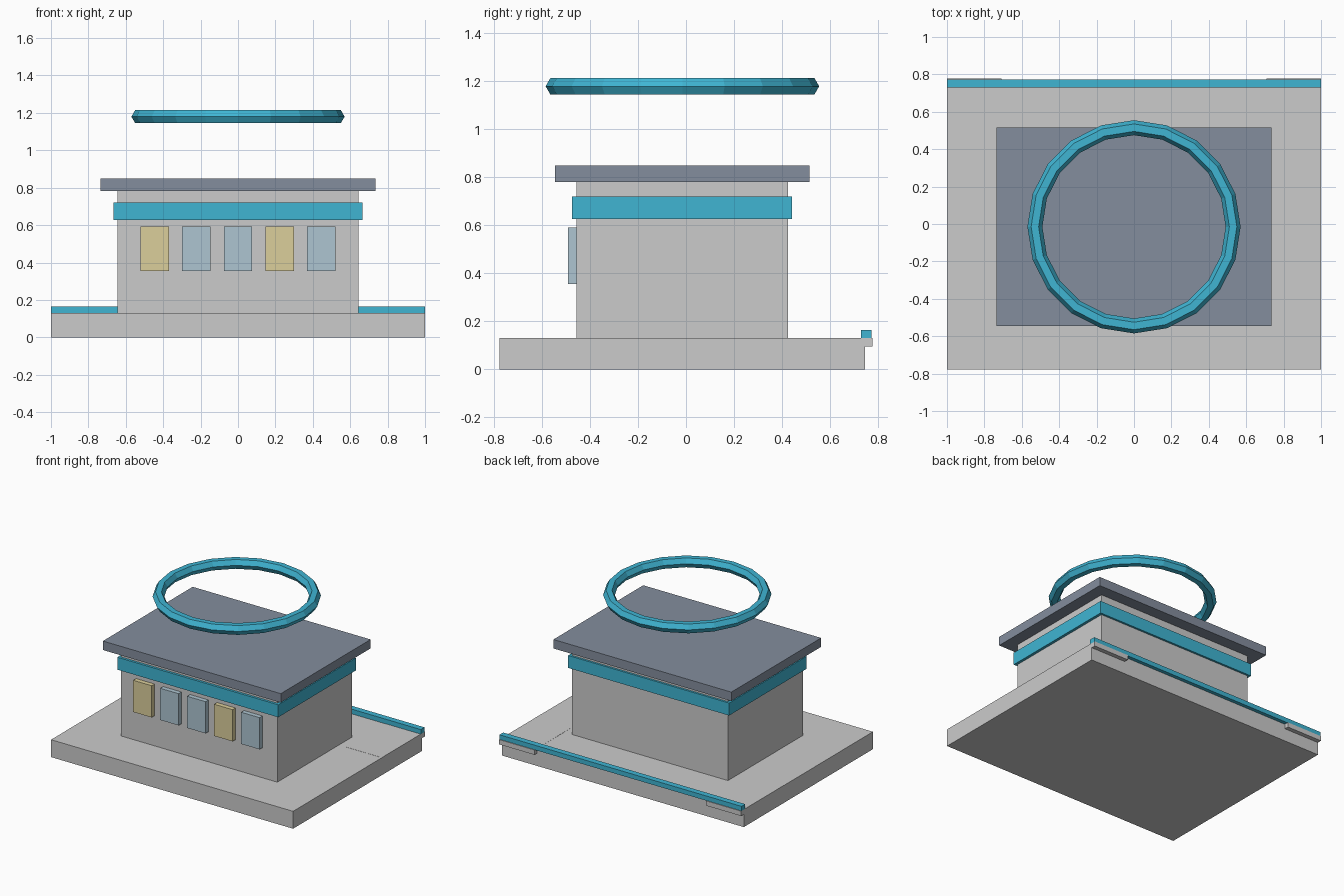
import bpy
from mathutils import Matrix, Vector

if "Cube" in bpy.data.objects:
    bpy.data.objects.remove(bpy.data.objects["Cube"])


def material(name, rgb):
    m = bpy.data.materials.new(name)
    m.diffuse_color = (*rgb, 1)
    m.use_nodes = True
    m.node_tree.nodes["Principled BSDF"].inputs["Base Color"].default_value = m.diffuse_color
    return m


teal = material("teal", (0.05, 0.46, 0.65))
slate = material("slate", (0.23, 0.27, 0.34))
pale_glass = material("pale_glass", (0.42, 0.56, 0.64))
lit_glass = material("lit_glass", (0.71, 0.62, 0.33))


def box(name, x, y, z, mat=None):
    """Box spanning the (min, max) ranges on each axis."""
    bpy.ops.mesh.primitive_cube_add(size=1)
    ob = bpy.context.object
    ob.name = name
    size = [b - a for a, b in (x, y, z)]
    mid = [(a + b) / 2 for a, b in (x, y, z)]
    ob.data.transform(Matrix.Translation(Vector(mid)) @ Matrix.Diagonal((*size, 1)))
    if mat:
        ob.data.materials.append(mat)
    return ob


# Base slab and building body
box("base_slab", (-1, 1), (-0.778, 0.746), (0, 0.13))
box("building_walls", (-0.645, 0.645), (-0.457, 0.426), (0.13, 0.785))
box("wall_band", (-0.665, 0.665), (-0.475, 0.441), (0.627, 0.72), teal)
box("roof_slab", (-0.735, 0.735), (-0.545, 0.515), (0.782, 0.849), slate)

# Row of front windows, two of them lit
for i in range(5):
    cx = (i - 2) * 0.223
    box(f"window_{i + 1}", (cx - 0.076, cx + 0.076), (-0.491, -0.455),
        (0.355, 0.592), lit_glass if i in (0, 3) else pale_glass)

# Rear edge rail and the two inset corner pads below it
box("rear_rail", (-1, 1), (0.729, 0.773), (0.13, 0.165), teal)
for side, x in (("left", (-1, -0.708)), ("right", (0.708, 1))):
    box(f"{side}_corner_pad", x, (0.27, 0.778), (0.095, 0.131))

# Floating faceted ring
bpy.ops.mesh.primitive_torus_add(major_segments=20, minor_segments=6,
                                 major_radius=0.53, minor_radius=0.04,
                                 location=(0, -0.015, 1.18))
ring = bpy.context.object
ring.name = "floating_ring"
ring.data.materials.append(teal)
for p in ring.data.polygons:
    p.use_smooth = False
